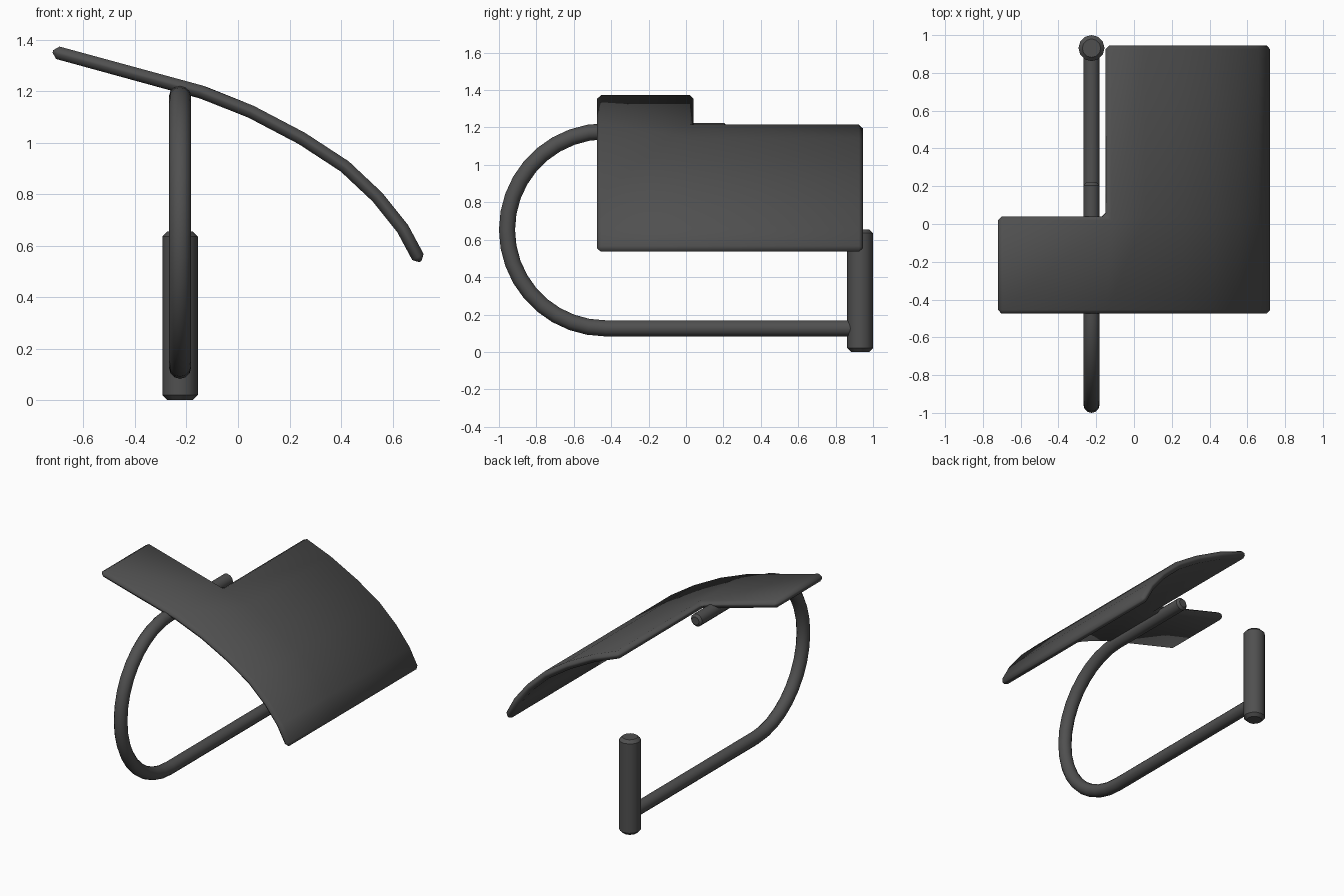
import bpy, bmesh, math
from mathutils import Vector

if "Cube" in bpy.data.objects:
    bpy.data.objects.remove(bpy.data.objects["Cube"])

mat = bpy.data.materials.new("dark_metal")
mat.diffuse_color = (0.08, 0.08, 0.08, 1)
mat.use_nodes = True
mat.node_tree.nodes["Principled BSDF"].inputs["Base Color"].default_value = mat.diffuse_color


def add_object(name, bm):
    bmesh.ops.recalc_face_normals(bm, faces=bm.faces[:])
    me = bpy.data.meshes.new(name)
    bm.to_mesh(me)
    bm.free()
    me.materials.append(mat)
    ob = bpy.data.objects.new(name, me)
    bpy.context.collection.objects.link(ob)
    return ob


def smooth(ob, angle):
    bpy.ops.object.select_all(action='DESELECT')
    bpy.context.view_layer.objects.active = ob
    ob.select_set(True)
    bpy.ops.object.shade_smooth_by_angle(angle=math.radians(angle))


def tube(name, path, r, chamfer, sides=12, x=-0.225):
    """Round bar along a (y, z) path with chamfered ends."""
    pts = [Vector((x, y, z)) for y, z in path]
    tangents = [(pts[min(i + 1, len(pts) - 1)] - pts[max(i - 1, 0)]).normalized()
                for i in range(len(pts))]
    rings = [(p, t, r) for p, t in zip(pts, tangents)]
    first, last = rings[0], rings[-1]
    rings[0] = (first[0] + first[1] * chamfer, first[1], r)
    rings[-1] = (last[0] - last[1] * chamfer, last[1], r)
    rings = [(first[0], first[1], r - chamfer)] + rings + [(last[0], last[1], r - chamfer)]
    bm = bmesh.new()
    u = Vector((1, 0, 0))
    loops = []
    for p, t, rad in rings:
        v = t.cross(u)
        angles = [math.tau * k / sides for k in range(sides)]
        loops.append([bm.verts.new(p + rad * (u * math.cos(a) + v * math.sin(a)))
                      for a in angles])
    for a, b in zip(loops, loops[1:]):
        for k in range(sides):
            n = (k + 1) % sides
            bm.faces.new((a[k], a[n], b[n], b[k]))
    bm.faces.new(loops[0])
    bm.faces.new(loops[-1])
    ob = add_object(name, bm)
    smooth(ob, 35)
    return ob


# Curved cover plate with a notch: top profile, then thickness and chamfer
profile = [(-0.712, 1.378), (-0.14, 1.222), (0.06, 1.143), (0.26, 1.038),
           (0.43, 0.927), (0.56, 0.805), (0.66, 0.68), (0.73, 0.55)]
rows = [-0.475, 0.04, 0.945]
bm = bmesh.new()
grid = [[bm.verts.new((x, y, z)) for y in rows[:2 if i == 0 else 3]]
        for i, (x, z) in enumerate(profile)]
for a, b in zip(grid, grid[1:]):
    for j in range(len(a) - 1):
        bm.faces.new((a[j], b[j], b[j + 1], a[j + 1]))
plate = add_object("cover_plate", bm)
if plate.data.polygons[0].normal.z < 0:
    plate.data.flip_normals()
solid = plate.modifiers.new("thickness", 'SOLIDIFY')
solid.thickness = 0.05
solid.offset = -1
solid.use_even_offset = True
bevel = plate.modifiers.new("chamfer", 'BEVEL')
bevel.width = 0.02
bevel.segments = 1
bevel.limit_method = 'ANGLE'
bevel.angle_limit = math.radians(50)
smooth(plate, 30)

# Bent arm: upper straight, half circle, lower straight
cy, cz, R, n = -0.43, 0.653, 0.527, 18
arc = [(cy + R * math.cos(a), cz + R * math.sin(a))
       for a in (math.pi / 2 + math.pi * i / n for i in range(n + 1))]
tube("bent_arm", [(0.22, cz + R)] + arc + [(0.93, cz - R)], 0.043, 0.015)

# Upright pivot post at the end of the arm
tube("pivot_post", [(0.931, 0.0), (0.931, 0.655)], 0.069, 0.02)
